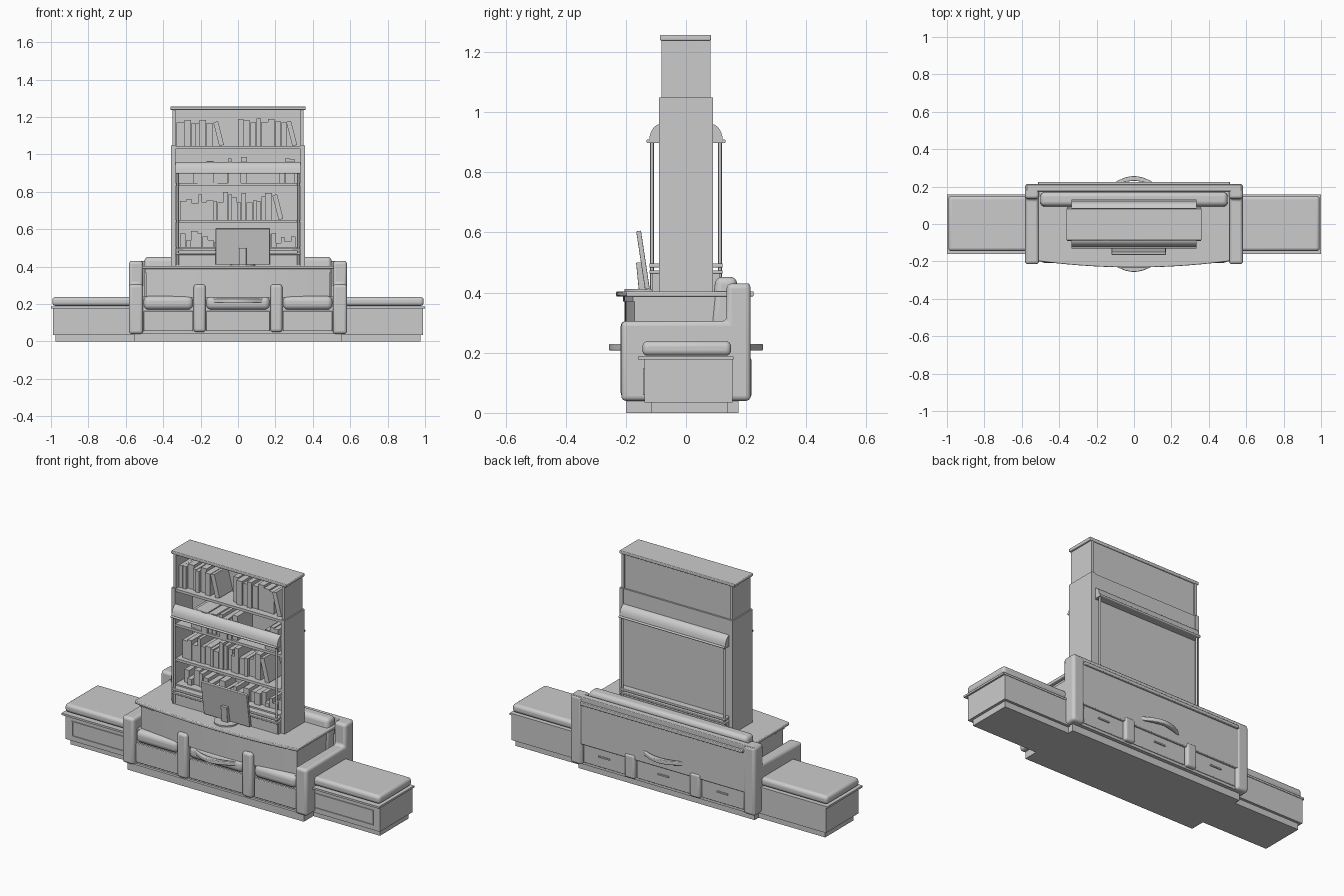
import bpy, bmesh, math, random
from mathutils import Matrix

if "Cube" in bpy.data.objects:
    bpy.data.objects.remove(bpy.data.objects["Cube"])
random.seed(4)


def finish(name, bm, bevel=0, seg=3):
    bmesh.ops.recalc_face_normals(bm, faces=bm.faces[:])
    me = bpy.data.meshes.new(name)
    bm.to_mesh(me)
    bm.free()
    ob = bpy.data.objects.new(name, me)
    bpy.context.collection.objects.link(ob)
    if bevel:
        m = ob.modifiers.new("bevel", 'BEVEL')
        m.width, m.segments, m.limit_method = bevel, seg, 'ANGLE'
    bpy.context.view_layer.objects.active = ob
    ob.select_set(True)
    bpy.ops.object.shade_smooth_by_angle(angle=math.radians(35))
    ob.select_set(False)
    return ob


def box(name, x0, x1, y0, y1, z0, z1, bevel=0, seg=3):
    bm = bmesh.new()
    bmesh.ops.create_cube(bm, size=1)
    for v in bm.verts:
        v.co.x = (x0 + x1) / 2 + v.co.x * (x1 - x0)
        v.co.y = (y0 + y1) / 2 + v.co.y * (y1 - y0)
        v.co.z = (z0 + z1) / 2 + v.co.z * (z1 - z0)
    return finish(name, bm, bevel, seg)


def prism(name, pts, axis, a, b, bevel=0, seg=3):
    """Extrude a (y,z) profile along x, or an (x,y) outline along z."""
    bm = bmesh.new()
    place = (lambda p, t: (t, p[0], p[1])) if axis == 'x' else (lambda p, t: (p[0], p[1], t))
    lo = [bm.verts.new(place(p, a)) for p in pts]
    hi = [bm.verts.new(place(p, b)) for p in pts]
    bm.faces.new(lo)
    bm.faces.new(hi)
    for i in range(len(pts)):
        j = (i + 1) % len(pts)
        bm.faces.new((lo[i], lo[j], hi[j], hi[i]))
    return finish(name, bm, bevel, seg)


def rod(name, x, y, z0, z1, r, sides=12):
    bm = bmesh.new()
    bmesh.ops.create_cone(bm, cap_ends=True, segments=sides, radius1=r, radius2=r, depth=z1 - z0,
                          matrix=Matrix.Translation((x, y, (z0 + z1) / 2)))
    return finish(name, bm)


def sbox(name, s, x0, x1, *rest, **kw):
    return box(name, *sorted((s * x0, s * x1)), *rest, **kw)


# Side benches and sofa arms
arm = [(-.215, .04), (.215, .04), (.215, .43), (.135, .43), (.135, .305), (-.215, .305)]
for s, side in ((-1, "left"), (1, "right")):
    sbox(side + "_bench_plinth", s, .5, .975, -.115, .14, 0, .037)
    sbox(side + "_bench_body", s, .5, .99, -.138, .155, .035, .177)
    sbox(side + "_bench_board", s, .5, 1, -.16, .158, .177, .188)
    sbox(side + "_bench_cushion", s, .52, .993, -.145, .15, .19, .238, bevel=.018, seg=4)
    for nm, x0, x1, z0, z1 in (("top", .54, .95, .142, .148), ("bottom", .54, .95, .06, .066),
                               ("end", .944, .95, .066, .142)):
        sbox(side + "_bench_trim_" + nm, s, x0, x1, -.143, -.135, z0, z1)
    prism(side + "_arm", arm, 'x', *sorted((s * .508, s * .583)), bevel=.016, seg=4)

# Sofa base, drawers and back
box("sofa_plinth", -.555, .555, -.2, .175, 0, .042)
box("sofa_body", -.52, .52, -.185, .195, .04, .24)
box("sofa_back_panel", -.575, .575, .175, .211, .16, .43, bevel=.004)
prism("back_cushion", [(.075, .22), (.165, .22), (.17, .452), (.098, .452)], 'x', -.5, .5, bevel=.022, seg=4)
for i, (a, b) in enumerate(((-.505, -.24), (-.17, .17), (.24, .505))):
    box("seat_cushion_%d" % i, a, b, -.208, .09, .17, .243, bevel=.028, seg=5)
    box("drawer_front_%d" % i, a, b, -.198, -.17, .055, .162, bevel=.004)
    box("rear_drawer_front_%d" % i, a, b, .18, .202, .055, .158, bevel=.004)
    box("rear_drawer_pull_%d" % i, (a + b) / 2 - .035, (a + b) / 2 + .035, .2, .208, .112, .12)
for x in (-.205, .205):
    box("front_divider", x - .032, x + .032, -.217, -.15, .05, .305, bevel=.016, seg=4)
    box("rear_divider", x - .032, x + .032, .15, .218, .05, .185, bevel=.012, seg=4)


# Desk with bowed front
def bow(half, edge, depth, n=20):
    return [(half * (2 * i / n - 1), edge - depth * (1 - (2 * i / n - 1) ** 2)) for i in range(n + 1)]


prism("desk_body", bow(.492, -.172, .032) + [(.492, .1), (-.492, .1)], 'z', .235, .388)
prism("desk_front_rail", bow(.496, -.177, .032) + [(.496, -.1), (-.496, -.1)], 'z', .37, .388)
prism("desk_top", bow(.513, -.198, .034) + [(.513, .225), (-.513, .225)], 'z', .387, .404, bevel=.004)

# Crescent handles front and rear
for s, nm in ((-1, "front"), (1, "rear")):
    xs = [-.14 + .28 * i / 20 for i in range(21)]
    arc = [(x, s * (.2 + .056 * math.cos(math.pi * x / .28))) for x in xs]
    inner = [(x, s * (.192 + .038 * math.cos(math.pi * x / .28))) for x in reversed(xs)]
    prism(nm + "_handle", arc + inner, 'z', .207, .229, bevel=.006)

# Bookcase carcass
for s, side in ((-1, "left"), (1, "right")):
    sbox(side + "_lower_side", s, .333, .357, -.09, .09, .4, 1.048)
    sbox(side + "_upper_side", s, .333, .35, -.081, .081, 1.04, 1.238)
box("bookcase_cornice", -.362, .362, -.087, .083, 1.238, 1.256, bevel=.004)
box("bookcase_back_upper", -.34, .34, .06, .075, 1.04, 1.24)
box("bookcase_back_lower", -.34, .34, .065, .085, .4, 1.046)
for i, z in enumerate((1.03, .832, .635, .49)):
    box("shelf_%d" % i, -.336, .336, -.086, .07, z, z + .015)

# Curved hoods, posts and sills on both faces
for s, nm in ((-1, "front"), (1, "rear")):
    curve = [(s * (.085 + .037 * math.sin(t * math.pi / 12)), .905 + .055 * math.cos(t * math.pi / 12))
             for t in range(7)]
    prism(nm + "_hood", curve + [(s * .126, .897), (s * .08, .897)], 'x', -.333, .333)
    rod(nm + "_hood_edge", 0, 0, -.333, .333, .006).matrix_world = \
        Matrix.Translation((0, s * .126, .903)) @ Matrix.Rotation(math.pi / 2, 4, 'Y')
    for x in (-.322, .322):
        rod(nm + "_post", x, s * .113, .41, .9, .006)
    box(nm + "_sill", -.335, .335, *sorted((s * .08, s * .122)), .463, .474, bevel=.003)
    box(nm + "_sill_upper", -.335, .335, *sorted((s * .08, s * .122)), .483, .497, bevel=.003)
    box(nm + "_kick_board", -.333, .333, *sorted((s * .08, s * .113)), .4, .466)


# Books
def books(row, x, end, z, h0, h1, y0, lean):
    i = 0
    while x < end:
        w = random.uniform(.018, .038)
        box("book_%s_%d" % (row, i), x, x + w - .001, y0 + random.uniform(0, .025), .064,
            z, z + random.uniform(h0, h1))
        x += w
        i += 1
    if lean:
        b = box("leaning_book_" + row, -.013, .013, y0, .06, 0, h1 - .015)
        b.location = (x + lean * .03, 0, z + .003)
        b.rotation_euler = (0, -.25, 0)


books("top_left", -.33, -.16, 1.045, .115, .145, -.06, 1.6)
books("top_right", 0, .26, 1.045, .12, .148, -.06, 1.4)
books("hood_left", -.24, .02, .847, .1, .14, -.095, 0)
books("hood_right", .22, .3, .847, .11, .14, -.095, 0)
books("middle", -.31, .17, .65, .09, .15, -.065, 1.6)
books("low", -.31, .3, .505, .02, .09, -.06, 0)

# Monitor, leaning forward, seen from behind
screen = box("monitor_screen", -.145, .145, -.008, .008, -.098, .098, bevel=.003)
screen.location = (.025, -.143, .508)
screen.rotation_euler = (.15, 0, 0)
prism("monitor_neck", [(-.166, .5), (-.148, .5), (-.125, .408), (-.157, .408)], 'x', .005, .045, bevel=.003)
rod("monitor_base", .025, -.14, .404, .412, .065, 32)
